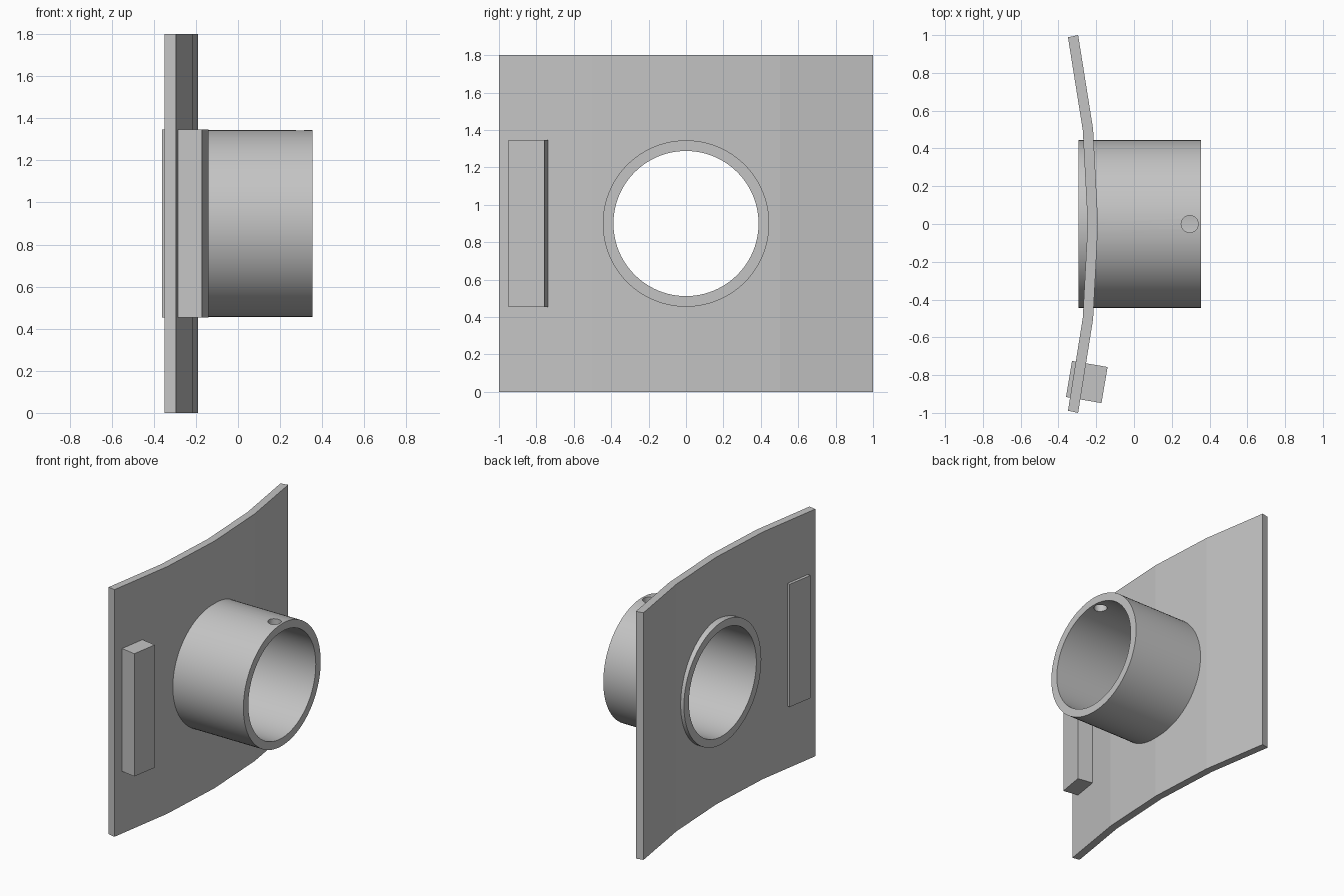
import bpy, bmesh, math
from mathutils import Matrix

if "Cube" in bpy.data.objects:
    bpy.data.objects.remove(bpy.data.objects["Cube"], do_unlink=True)

grey = bpy.data.materials.new("light grey")
grey.use_nodes = True
colour = (0.55, 0.55, 0.55, 1)
grey.diffuse_color = colour
grey.node_tree.nodes["Principled BSDF"].inputs["Base Color"].default_value = colour

MID = 0.9            # height of the tube axis
RADIUS = 4.78        # plate's outer bend radius
THICK = 0.055


def finish(name, bm):
    bmesh.ops.recalc_face_normals(bm, faces=bm.faces)
    mesh = bpy.data.meshes.new(name)
    bm.to_mesh(mesh)
    bm.free()
    mesh.materials.append(grey)
    obj = bpy.data.objects.new(name, mesh)
    bpy.context.collection.objects.link(obj)
    return obj


def prism(name, outline, z0, z1):
    """Extrude an xy outline upwards."""
    bm = bmesh.new()
    face = bm.faces.new([bm.verts.new((x, y, z0)) for x, y in outline])
    top = bmesh.ops.extrude_face_region(bm, geom=[face])["geom"]
    verts = [v for v in top if isinstance(v, bmesh.types.BMVert)]
    bmesh.ops.translate(bm, verts=verts, vec=(0, 0, z1 - z0))
    return finish(name, bm)


def cylinder(name, radius, start, end, along_x=True, at=(0, 0, MID), sides=96):
    bm = bmesh.new()
    turn = Matrix.Rotation(math.pi / 2, 4, 'Y') if along_x else Matrix()
    slide = Matrix.Translation((0, 0, (start + end) / 2))
    bmesh.ops.create_cone(bm, cap_ends=True, segments=sides, radius1=radius,
                          radius2=radius, depth=end - start,
                          matrix=Matrix.Translation(at) @ turn @ slide)
    return finish(name, bm)


def cut(obj, cutter):
    mod = obj.modifiers.new("cut", 'BOOLEAN')
    mod.operation = 'DIFFERENCE'
    mod.solver = 'EXACT'
    mod.object = cutter
    bpy.context.view_layer.update()
    bpy.ops.object.select_all(action='DESELECT')
    bpy.context.view_layer.objects.active = obj
    obj.select_set(True)
    bpy.ops.object.modifier_apply(modifier=mod.name)
    bpy.data.objects.remove(cutter, do_unlink=True)


# Bent plate in four flat panels, with an opening for the tube
end_angle = math.asin(1 / RADIUS)
angles = [end_angle * i / 2 for i in range(-2, 3)]


def arc(radius, steps):
    return [(-0.19 - RADIUS + radius * math.cos(a), radius * math.sin(a)) for a in steps]


plate = prism("curved_plate", arc(RADIUS, angles) + arc(RADIUS - THICK, angles[::-1]), 0, 1.8)
cut(plate, cylinder("opening_cutter", 0.42, -1, 1))

# Tube through the plate, with a small pin hole in its top near the open end
tube = cylinder("tube", 0.445, -0.295, 0.355)
cut(tube, cylinder("bore_cutter", 0.388, -1, 1))
cut(tube, cylinder("pin_hole_cutter", 0.045, 0, 1, False, (0.295, 0, MID), 32))
bpy.ops.object.shade_smooth_by_angle(angle=math.radians(30))

# Upright bar set through the plate beside the tube
prism("side_bar", [(-0.14, -0.757), (-0.172, -0.948), (-0.36, -0.916), (-0.328, -0.725)],
      MID - 0.447, MID + 0.447)
